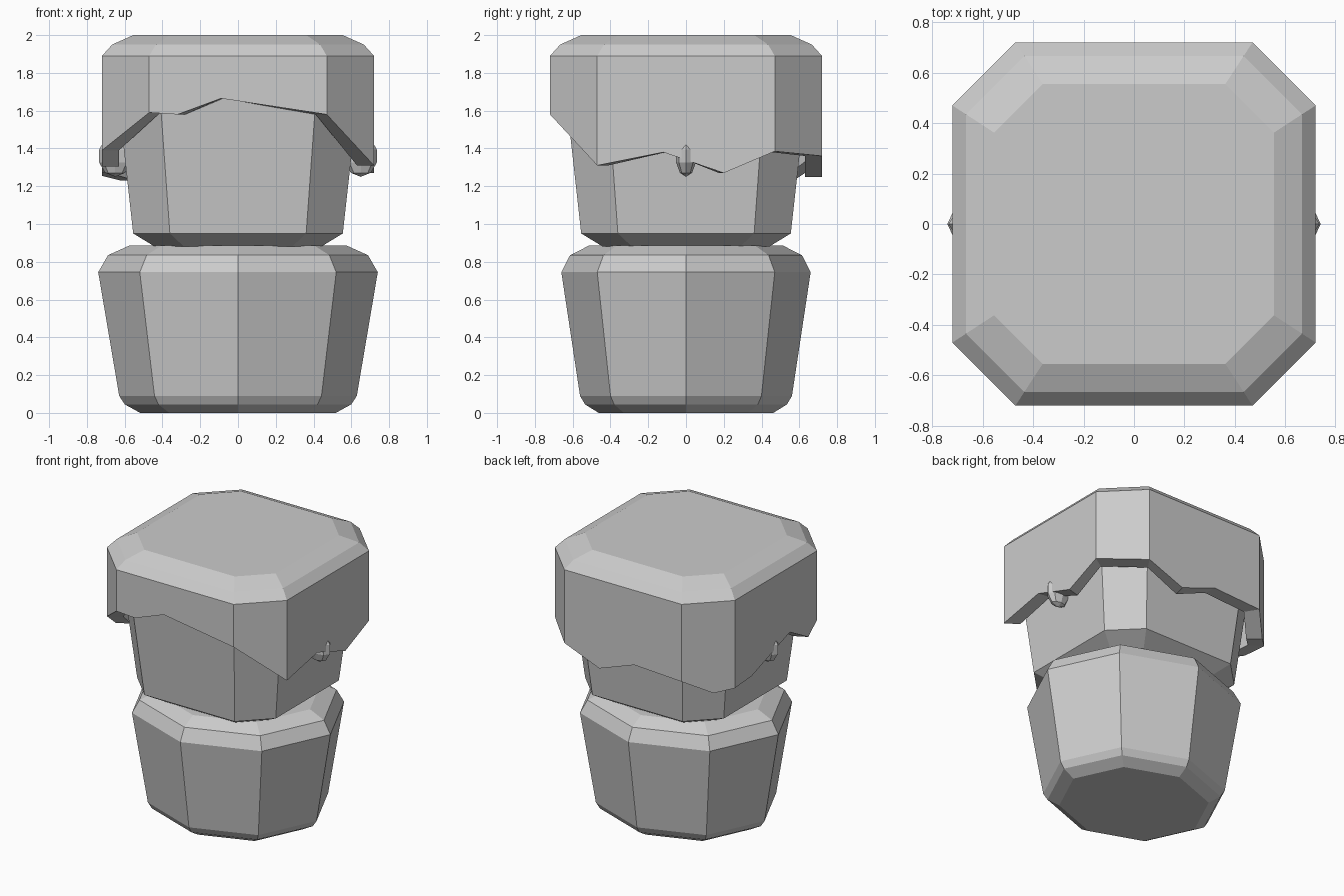
import bpy, bmesh

if "Cube" in bpy.data.objects:
    bpy.data.objects.remove(bpy.data.objects["Cube"])

grey = bpy.data.materials.new("light_grey")
grey.diffuse_color = (0.6, 0.6, 0.6, 1)
grey.use_nodes = True
grey.node_tree.nodes["Principled BSDF"].inputs["Base Color"].default_value = grey.diffuse_color


def loft(name, rings):
    """Bridge equal-length closed rings and cap both ends."""
    bm = bmesh.new()
    loops = [[bm.verts.new(p) for p in ring] for ring in rings]
    n = len(loops[0])
    for a, b in zip(loops, loops[1:]):
        for i in range(n):
            j = (i + 1) % n
            bm.faces.new((a[i], a[j], b[j], b[i]))
    bm.faces.new(loops[0][::-1])
    bm.faces.new(loops[-1])
    bmesh.ops.recalc_face_normals(bm, faces=bm.faces)
    mesh = bpy.data.meshes.new(name)
    bm.to_mesh(mesh)
    bm.free()
    mesh.materials.append(grey)
    ob = bpy.data.objects.new(name, mesh)
    bpy.context.collection.objects.link(ob)
    return ob


def level(outline, scale, z):
    return [(p[0] * scale, p[1] * scale, z) for p in outline]


# body: eight-sided tub with bevelled rims
body = [(0, -.66), (.52, -.47), (.74, 0), (.52, .47),
        (0, .66), (-.52, .47), (-.74, 0), (-.52, -.47)]
body_steps = [(.70, 0), (.81, .045), (.85, .09), (1, .745), (.93, .835), (.78, .885)]
loft("body", [level(body, s, z) for s, z in body_steps])

# head: square with chamfered corners, widening upwards
square = [(-.65, -1), (.65, -1), (1, -.65), (1, .65),
          (.65, 1), (-.65, 1), (-1, .65), (-1, -.65)]
head_steps = [(.44, .88), (.555, .95), (.655, 1.85)]
loft("head", [level(square, s, z) for s, z in head_steps])

# hair: thick cap with a jagged lower edge, listed as x, y, edge height
hair = [(-.47, -.72, 1.59), (-.32, -.72, 1.58), (-.09, -.72, 1.665), (.47, -.72, 1.58),
        (.72, -.47, 1.31), (.72, -.12, 1.38), (.72, .20, 1.27), (.72, .47, 1.385),
        (.47, .72, 1.36), (.19, .72, 1.25), (-.09, .72, 1.35), (-.47, .72, 1.33),
        (-.62, .57, 1.23), (-.72, .47, 1.255), (-.72, .275, 1.27), (-.72, -.16, 1.42),
        (-.72, -.37, 1.305), (-.72, -.47, 1.39)]
loft("hair", [
    level(hair, .875, 1.8),
    [(x * .875, y * .875, z) for x, y, z in hair],
    hair,
    level(hair, 1, 1.89),
    level(hair, .925, 1.95),
    level(hair, .77, 2.0),
])

# ears: small faceted lobes under the hair
for side, label in ((-1, "left"), (1, "right")):
    ear = bmesh.new()
    bmesh.ops.create_uvsphere(ear, u_segments=8, v_segments=5, radius=1)
    for v in ear.verts:
        v.co = (side * .65 + v.co.x * .09, v.co.y * .055, 1.36 + v.co.z * .11)
    mesh = bpy.data.meshes.new(label + "_ear")
    ear.to_mesh(mesh)
    ear.free()
    mesh.materials.append(grey)
    bpy.context.collection.objects.link(bpy.data.objects.new(label + "_ear", mesh))
